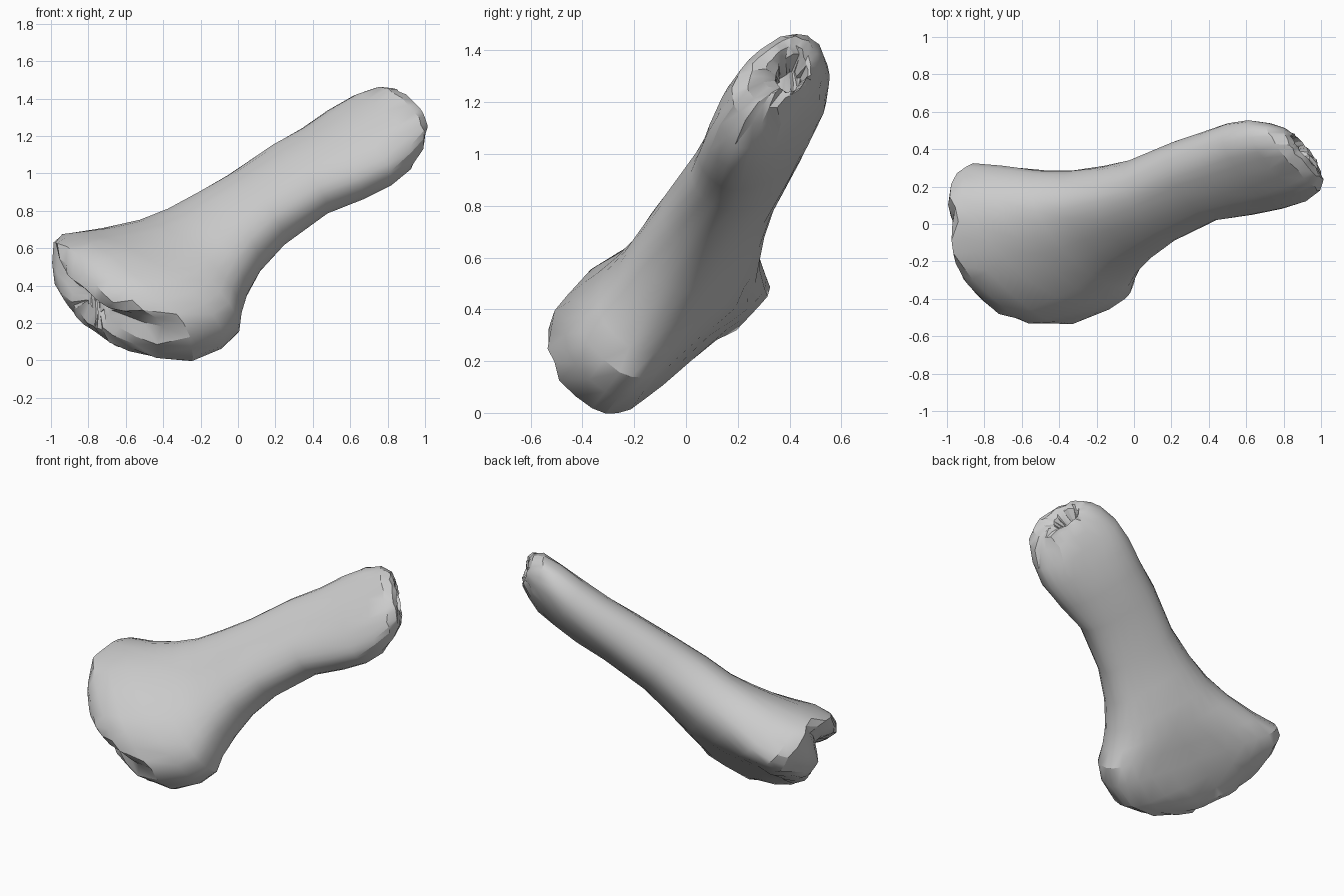
import bpy
import bmesh
import math
import random
from mathutils import Vector

cube = bpy.data.objects.get("Cube")
if cube:
    bpy.data.objects.remove(cube, do_unlink=True)

random.seed(4)
SIDES = 28

# Bone frame: long axis, broad direction, thin direction
centre = Vector((0, 0, 0.735))
axis = Vector((0.80, 0.295, 0.52)).normalized()
broad = Vector((0.69, -0.58, -0.44))
broad = (broad - axis * broad.dot(axis)).normalized()
thin = axis.cross(broad)

# Sections: along, broad centre, thin centre, half width, half thickness, tilt
sections = [
    (-0.95, -0.07, -0.03, 0.08, 0.05, 0.0),    # knuckle end
    (-0.965, -0.08, -0.02, 0.15, 0.12, 0.02),
    (-0.96, -0.08, -0.015, 0.23, 0.18, 0.04),
    (-0.92, -0.08, -0.015, 0.34, 0.225, 0.06),
    (-0.85, -0.08, -0.015, 0.45, 0.255, 0.08),
    (-0.74, -0.06, 0.01, 0.545, 0.265, 0.12),
    (-0.61, -0.05, 0.035, 0.56, 0.25, 0.22),
    (-0.48, -0.02, 0.06, 0.50, 0.24, 0.22),
    (-0.35, -0.01, 0.08, 0.42, 0.23, 0.12),
    (-0.22, -0.02, 0.085, 0.35, 0.215, 0.06),
    (-0.05, -0.04, 0.07, 0.295, 0.20, 0.0),    # shaft
    (0.15, -0.06, 0.06, 0.26, 0.18, 0.0),
    (0.45, -0.08, 0.065, 0.26, 0.165, 0.0),
    (0.65, -0.05, 0.07, 0.285, 0.16, 0.0),
    (0.82, -0.035, 0.065, 0.305, 0.155, 0.0),
    (0.97, -0.03, 0.05, 0.29, 0.145, 0.0),
    (1.08, -0.03, 0.035, 0.245, 0.13, 0.0),    # narrow end
    (1.135, -0.02, 0.035, 0.18, 0.10, 0.0),
    (1.15, -0.03, 0.045, 0.12, 0.075, 0.0),
    (1.135, -0.05, 0.06, 0.085, 0.055, 0.0),   # pit
    (1.06, -0.06, 0.065, 0.05, 0.035, 0.0),
]


def rounded(value, power):
    """Fuller than a circle, for a slightly boxy section."""
    return math.copysign(abs(value) ** power, value)


def section_ring(bm, along, b0, t0, width, thick, tilt):
    at_end = along < -0.65 or along > 0.85
    rough = 0.008 if at_end else 0.003
    power = 0.75 if -0.9 < along < -0.4 else 0.85
    # The wide end bows, and a groove crosses its knuckle
    bow = 0.3 * min(1, max(0, -along - 0.2) / 0.3)
    groove = 0.09 * min(1, max(0, -along - 0.7) / 0.2)
    # The narrow end leans back
    lean = 0.4 * min(1, max(0, along - 0.8) / 0.3)
    ring = []
    for i in range(SIDES):
        ang = math.tau * i / SIDES
        b = width * rounded(math.cos(ang), power)
        side = thick * rounded(math.sin(ang), power)
        t = t0 + side + bow * b * b
        a = along + tilt * b - lean * side
        a += groove * math.exp(-((t + 0.06) / 0.07) ** 2)
        p = centre + axis * a + broad * (b0 + b) + thin * t
        p += Vector([random.uniform(-rough, rough) for _ in range(3)])
        ring.append(bm.verts.new(p))
    return ring


# Loft the bone
bm = bmesh.new()
rings = [section_ring(bm, *s) for s in sections]
for lower, upper in zip(rings, rings[1:]):
    for i in range(SIDES):
        j = (i + 1) % SIDES
        bm.faces.new((lower[i], lower[j], upper[j], upper[i]))
bm.faces.new(rings[0][::-1])
bm.faces.new(rings[-1])

# Triangulated ends give the faceted, weathered look
ends = {f for ring in rings[:5] + rings[16:] for v in ring for f in v.link_faces}
bmesh.ops.triangulate(bm, faces=list(ends))
bmesh.ops.recalc_face_normals(bm, faces=bm.faces)
mesh = bpy.data.meshes.new("bone")
bm.to_mesh(mesh)
bm.free()
bone = bpy.data.objects.new("bone", mesh)
bpy.context.scene.collection.objects.link(bone)

# Plain grey surface
grey = bpy.data.materials.new("bone grey")
grey.use_nodes = True
colour = (0.6, 0.6, 0.6, 1.0)
grey.diffuse_color = colour
for node in grey.node_tree.nodes:
    if node.type == "BSDF_PRINCIPLED":
        node.inputs["Base Color"].default_value = colour
mesh.materials.append(grey)

bpy.ops.object.select_all(action="DESELECT")
bone.select_set(True)
bpy.context.view_layer.objects.active = bone
bpy.ops.object.shade_smooth_by_angle(angle=math.radians(30))
